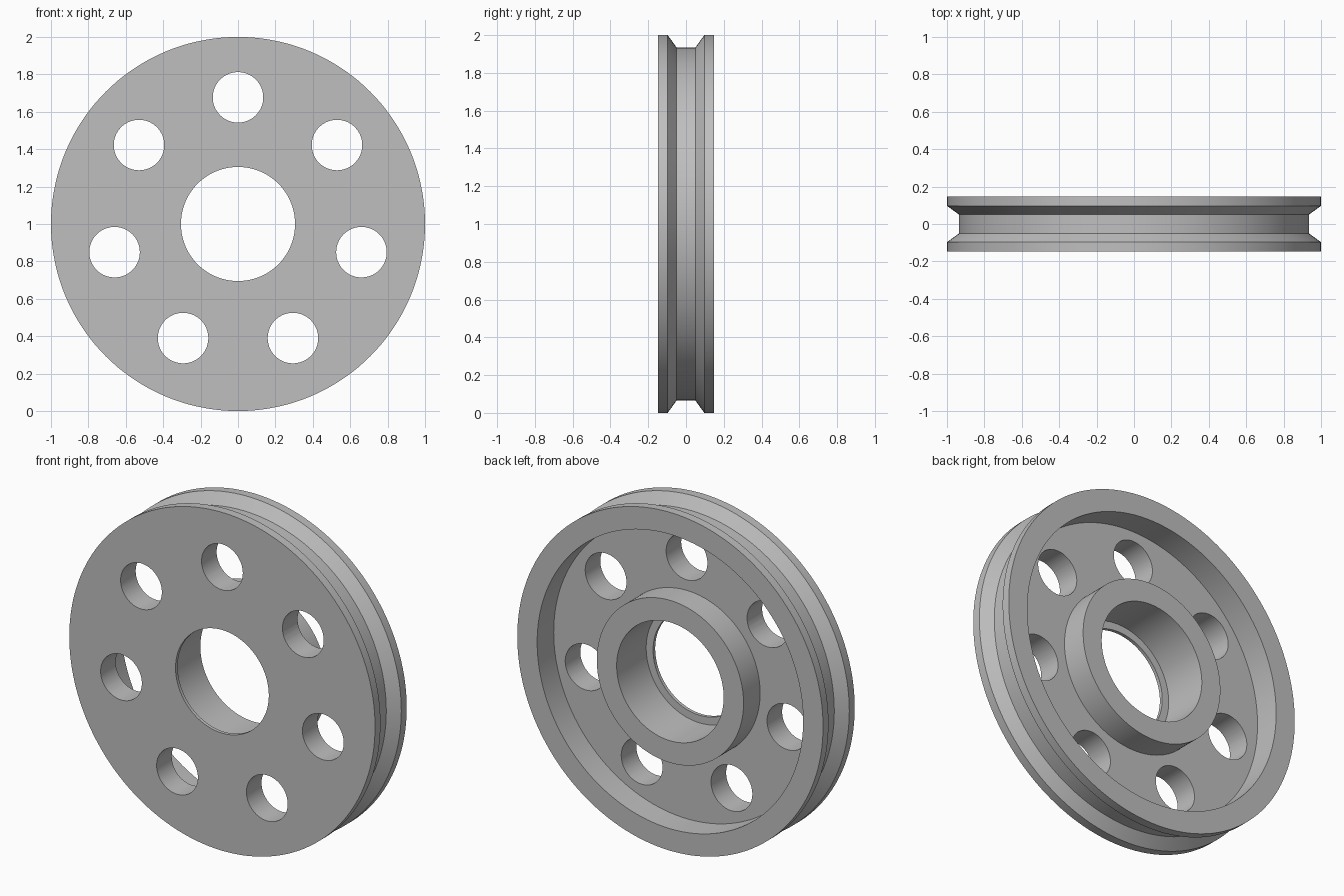
import bpy, bmesh, math
from mathutils import Matrix, Vector

cube = bpy.data.objects.get("Cube")
if cube:
    bpy.data.objects.remove(cube, do_unlink=True)

HALF = 0.148        # half the wheel width
FLOOR = -0.007      # floor of the recess in the back
HOLES = 7
CENTRE = Vector((0, 0, 1))

grey = bpy.data.materials.new("grey")
grey.use_nodes = True
grey.diffuse_color = (0.52, 0.52, 0.52, 1)
grey.node_tree.nodes["Principled BSDF"].inputs["Base Color"].default_value = grey.diffuse_color


def make_object(name, bm):
    bmesh.ops.recalc_face_normals(bm, faces=bm.faces)
    mesh = bpy.data.meshes.new(name)
    bm.to_mesh(mesh)
    bm.free()
    obj = bpy.data.objects.new(name, mesh)
    obj.location = CENTRE
    bpy.context.collection.objects.link(obj)
    mesh.materials.append(grey)
    return obj


def lathe(name, profile, segments):
    """Turn a closed (radius, y) profile around the y axis."""
    bm = bmesh.new()
    verts = [bm.verts.new((r, y, 0)) for r, y in profile]
    edges = [bm.edges.new((v, verts[i - 1])) for i, v in enumerate(verts)]
    bmesh.ops.spin(bm, geom=verts + edges, cent=(0, 0, 0), axis=(0, 1, 0),
                   angle=math.tau, steps=segments, use_merge=True)
    bmesh.ops.remove_doubles(bm, verts=bm.verts, dist=1e-5)
    return make_object(name, bm)


# Wheel section: front face, grooved tread, rim, recess, hub, bore and thin front lip
wheel = lathe("pulley_wheel", [
    (0.305, -HALF), (1, -HALF), (1, -0.097), (0.935, -0.05),
    (0.935, 0.05), (1, 0.097), (1, HALF), (0.87, HALF),
    (0.87, FLOOR), (0.48, FLOOR), (0.48, HALF), (0.35, HALF),
    (0.35, -0.128), (0.305, -0.128)], 144)

# Ring of round holes through the web
bm = bmesh.new()
for i in range(HOLES):
    turn = Matrix.Rotation(math.tau * i / HOLES, 4, 'Y')
    place = turn @ Matrix.Translation((0, 0, 0.677)) @ Matrix.Rotation(math.pi / 2, 4, 'X')
    bmesh.ops.create_cone(bm, cap_ends=True, segments=64, radius1=0.135,
                          radius2=0.135, depth=1, matrix=place)
cutter = make_object("hole_cutter", bm)
cutter.hide_render = True

cut = wheel.modifiers.new("web_holes", 'BOOLEAN')
cut.operation = 'DIFFERENCE'
cut.solver = 'EXACT'
cut.object = cutter

# Apply the cut, then smooth the round walls and keep the rims sharp
bpy.ops.object.select_all(action='DESELECT')
wheel.select_set(True)
bpy.context.view_layer.objects.active = wheel
bpy.ops.object.modifier_apply(modifier=cut.name)
bpy.data.objects.remove(cutter, do_unlink=True)
bpy.ops.object.shade_smooth_by_angle(angle=math.radians(25))
